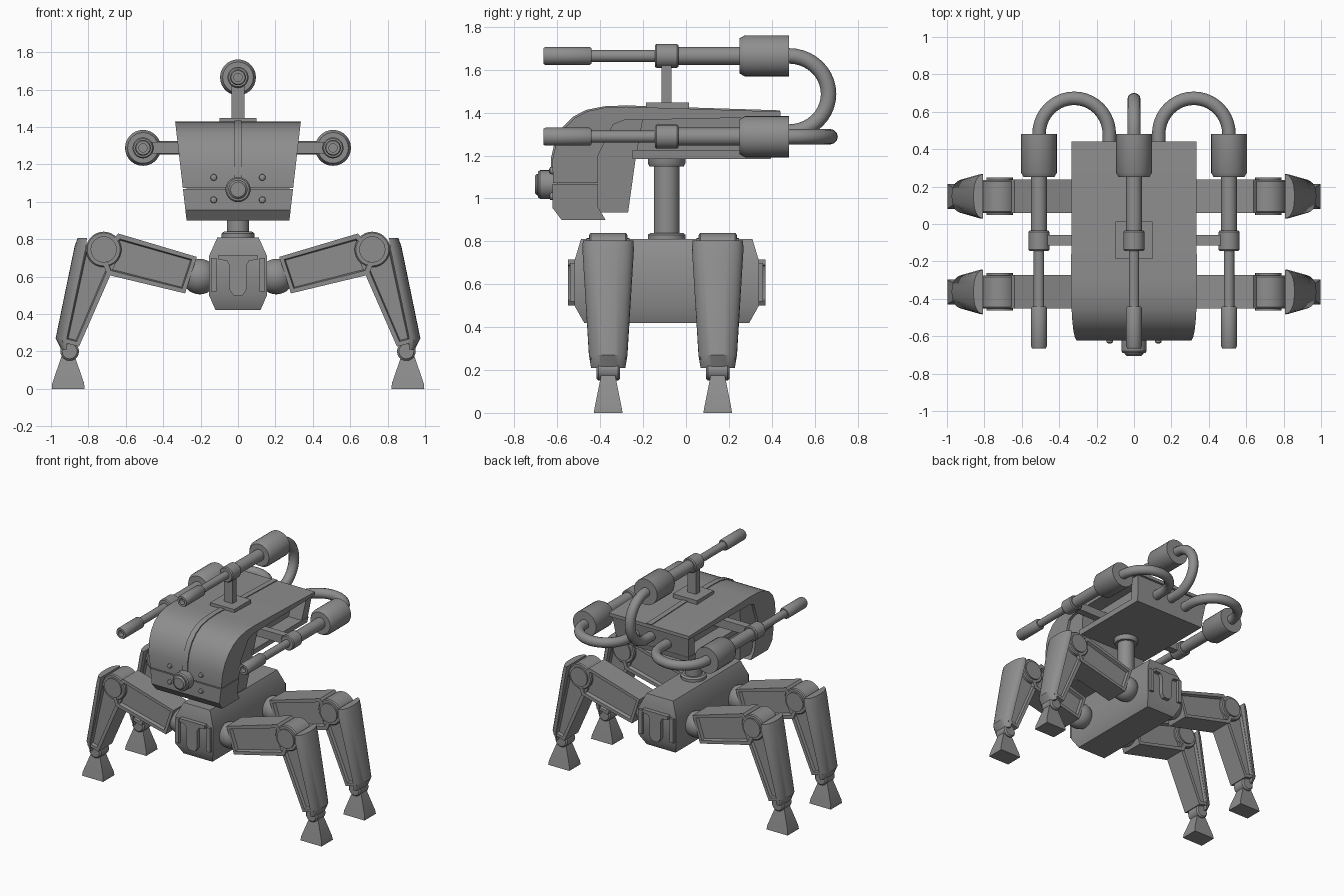
import bpy, bmesh, math
from mathutils import Vector

if "Cube" in bpy.data.objects:
    bpy.data.objects.remove(bpy.data.objects["Cube"])

grey = bpy.data.materials.new("steel grey")
grey.diffuse_color = (0.27, 0.27, 0.27, 1)
grey.use_nodes = True
grey.node_tree.nodes["Principled BSDF"].inputs["Base Color"].default_value = grey.diffuse_color
MID = -0.09  # y of the chassis centre


def finish(name, bm):
    bmesh.ops.recalc_face_normals(bm, faces=bm.faces)
    me = bpy.data.meshes.new(name)
    bm.to_mesh(me)
    bm.free()
    me.materials.append(grey)
    ob = bpy.data.objects.new(name, me)
    bpy.context.collection.objects.link(ob)
    return ob


def loft(name, rings):
    """Skin a list of equally long point rings and cap the ends."""
    bm = bmesh.new()
    vs = [[bm.verts.new(p) for p in r] for r in rings]
    n = len(vs[0])
    for a, b in zip(vs, vs[1:]):
        for i in range(n):
            j = (i + 1) % n
            bm.faces.new((a[i], a[j], b[j], b[i]))
    bm.faces.new(vs[0])
    bm.faces.new(vs[-1])
    return finish(name, bm)


def box(name, x0, x1, y0, y1, z0, z1):
    return loft(name, [[(x0, y0, z), (x1, y0, z), (x1, y1, z), (x0, y1, z)] for z in (z0, z1)])


def lathe(name, profile, centre, axis, n=28):
    """Turn (position, radius) pairs about an axis through centre."""
    rings = []
    for t, r in profile:
        ring = []
        for i in range(n):
            a = 2 * math.pi * i / n
            u, v = r * math.cos(a), r * math.sin(a)
            p = (u, t, v) if axis == 'y' else (u, v, t)
            ring.append(Vector(p) + Vector(centre))
        rings.append(ring)
    return loft(name, rings)


def prism_y(name, pts, y0, y1, inset=0, depth=0):
    """Extrude an xz outline along y, with an optional recessed panel on both ends."""
    bm = bmesh.new()
    a = [bm.verts.new((x, y0, z)) for x, z in pts]
    b = [bm.verts.new((x, y1, z)) for x, z in pts]
    n = len(pts)
    for i in range(n):
        j = (i + 1) % n
        bm.faces.new((a[i], a[j], b[j], b[i]))
    caps = [bm.faces.new(a), bm.faces.new(b)]
    bmesh.ops.recalc_face_normals(bm, faces=bm.faces)
    if inset:
        bmesh.ops.inset_individual(bm, faces=caps, thickness=inset, depth=0)
        bmesh.ops.inset_individual(bm, faces=caps, thickness=0.008, depth=-depth)
    return finish(name, bm)


def head_prism(name, pts, inset):
    """Extrude a yz outline across x, narrowing toward the bottom."""
    w = lambda z: 0.275 + (z - 0.9) * 0.1154 - inset
    return loft(name, [[(s * w(z), y, z) for y, z in pts] for s in (-1, 1)])


def tube(name, pts, radius):
    cu = bpy.data.curves.new(name, 'CURVE')
    cu.dimensions = '3D'
    cu.bevel_depth = radius
    cu.bevel_resolution = 4
    cu.use_fill_caps = True
    sp = cu.splines.new('POLY')
    sp.points.add(len(pts) - 1)
    for p, q in zip(sp.points, pts):
        p.co = (*q, 1)
    cu.materials.append(grey)
    ob = bpy.data.objects.new(name, cu)
    bpy.context.collection.objects.link(ob)
    bpy.ops.object.select_all(action='DESELECT')
    bpy.context.view_layer.objects.active = ob
    ob.select_set(True)
    bpy.ops.object.convert(target='MESH')


# Chassis with chamfered top and bottom
loft("chassis", [[(sx * hx, MID + sy * hy, z) for sx, sy in ((-1, -1), (1, -1), (1, 1), (-1, 1))]
                 for z, hx, hy in ((0.42, 0.12, 0.385), (0.5, 0.155, 0.43),
                                   (0.71, 0.155, 0.43), (0.81, 0.11, 0.40))])
# End plates: a tongue that flares at the top
half = [(0.025, 0.5), (0.045, 0.53), (0.045, 0.66), (0.06, 0.685), (0.105, 0.69), (0.105, 0.715)]
tongue = half + [(-x, z) for x, z in reversed(half)]
for s, name in ((-1, "front_plate"), (1, "rear_plate")):
    prism_y(name, tongue, MID + s * 0.40, MID + s * 0.46)
    for k in (-1, 1):
        box(name + "_rib", k * 0.115, k * 0.145, MID + s * 0.41, MID + s * 0.45, 0.52, 0.70)

# Neck column with flanges
lathe("neck", [(0.8, 0.088), (0.83, 0.088), (0.84, 0.075), (0.84, 0.06), (1.15, 0.06),
               (1.15, 0.08), (1.165, 0.088), (1.2, 0.088)], (0, MID, 0), 'z')

# Legs
for s in (-1, 1):
    for cy, end in ((-0.363, "front"), (0.148, "rear")):
        hip = [(0.095 * math.sin(math.radians(a)), 0.095 * math.cos(math.radians(a)))
               for a in range(-88, 89, 11)]
        lathe(end + "_hip_ball", hip, (s * 0.205, cy, 0.6), 'z')
        prism_y(end + "_upper_leg", [(s * x, z) for x, z in
                ((0.22, 0.705), (0.283, 0.51), (0.70, 0.61), (0.74, 0.72), (0.64, 0.83))],
                cy - 0.09, cy + 0.09, 0.03, 0.025)
        lathe(end + "_knee", [(-0.1, 0.06), (-0.1, 0.07), (-0.088, 0.07), (-0.088, 0.088), (-0.08, 0.095),
              (0.08, 0.095), (0.088, 0.088), (0.088, 0.07), (0.1, 0.07), (0.1, 0.06)],
              (s * 0.718, cy, 0.745), 'y')
        prism_y(end + "_lower_leg", [(s * x, z) for x, z in
                ((0.655, 0.67), (0.72, 0.77), (0.83, 0.77), (0.94, 0.25), (0.85, 0.225))],
                cy - 0.082, cy + 0.082, 0.03, 0.02)
        # Rounded outer armour of the lower leg
        rings = []
        for z, x, w, d in ((0.21, 0.915, 0.08, 0.03), (0.27, 0.915, 0.09, 0.06),
                           (0.76, 0.812, 0.12, 0.062), (0.805, 0.808, 0.118, 0.05)):
            ring = []
            for i in range(13):
                a = math.pi * i / 12
                c = math.cos(a)
                ring.append((s * (x + d * math.sin(a)), cy + w * math.copysign(abs(c) ** 0.8, c), z))
            rings.append(ring)
        loft(end + "_shin_armour", rings)
        # Ankle and foot
        lathe(end + "_ankle", [(-0.055, 0.04), (-0.045, 0.05), (0.045, 0.05), (0.055, 0.04)],
              (s * 0.9, cy, 0.2), 'y', 20)
        loft(end + "_foot", [[(s * 0.908 + i * hx, cy + j * hy, z)
             for i, j in ((-1, -1), (1, -1), (1, 1), (-1, 1))]
             for z, hx, hy in ((0, 0.088, 0.067), (0.03, 0.085, 0.062), (0.16, 0.04, 0.036), (0.19, 0.03, 0.03))])

# Head: arched hood, split front, recessed core and open sides
arch = [(-0.623, 1.18), (-0.605, 1.26), (-0.57, 1.325), (-0.52, 1.375), (-0.46, 1.407),
        (-0.38, 1.424), (-0.28, 1.428), (0.44, 1.405)]
head_prism("head_hood", [(-0.62, 1.073)] + arch +
           [(0.44, 1.38), (-0.29, 1.365), (-0.34, 1.345), (-0.41, 1.2), (-0.41, 1.073)], 0)
head_prism("head_chin", [(-0.58, 0.90), (-0.622, 0.955), (-0.622, 1.067), (-0.41, 1.067),
                         (-0.41, 0.96), (-0.375, 0.90)], 0)
head_prism("head_cheek", [(-0.6, 0.935), (-0.27, 0.935), (-0.235, 1.185), (-0.2, 1.375),
                          (-0.44, 1.375), (-0.6, 1.2)], 0.02)
head_prism("head_floor", [(-0.25, 1.185), (0.395, 1.185), (0.403, 1.225), (-0.25, 1.225)], 0.008)
head_prism("head_rear", [(0.32, 1.2), (0.397, 1.2), (0.425, 1.39), (0.36, 1.39)], 0.012)
head_prism("head_core", [(-0.3, 1.2), (0.36, 1.2), (0.36, 1.39), (-0.3, 1.38)], 0.12)
# Raised spine following the arch
spine = [(-0.63, 1.08)] + [(y - 0.007 * (y < -0.4), z + 0.006) for y, z in arch]
loft("head_spine", [[(x, y, z) for y, z in spine + [(0.43, 1.39), (-0.3, 1.39), (-0.55, 1.2), (-0.55, 1.08)]]
                    for x in (-0.02, 0.02)])
# Nose sensor and rivets
lathe("nose", [(-0.705, 0.025), (-0.705, 0.04), (-0.695, 0.05), (-0.69, 0.05), (-0.69, 0.06),
               (-0.68, 0.067), (-0.6, 0.067)], (0, 0, 1.065), 'y')
for x in (-0.13, 0.13):
    for z in (1.01, 1.13):
        lathe("rivet", [(-0.638, 0.008), (-0.634, 0.016), (-0.61, 0.02)], (x, 0, z), 'y', 12)

# Guns, each with muzzle, barrel, collar, sleeve and drum
gun = [(-0.63, 0.022), (-0.665, 0.022), (-0.665, 0.037), (-0.655, 0.042), (-0.45, 0.042), (-0.44, 0.036),
       (-0.44, 0.028), (-0.145, 0.028), (-0.145, 0.05), (-0.137, 0.056), (-0.043, 0.056), (-0.035, 0.05),
       (-0.035, 0.042), (0.25, 0.042), (0.25, 0.082), (0.275, 0.096), (0.48, 0.096)]
lathe("top_gun", gun, (0, 0, 1.665), 'y')
box("top_gun_base", -0.1, 0.1, -0.187, 0.013, 1.41, 1.448)
box("top_gun_post", -0.035, 0.035, -0.115, -0.067, 1.44, 1.65)
turn = [math.pi * i / 20 for i in range(21)]
tube("top_hose", [(0, 0.45, 1.665)] +
     [(0, 0.48 + 0.185 * math.sin(a), 1.4875 + 0.1775 * math.cos(a)) for a in turn] +
     [(0, 0.38, 1.31)], 0.036)
for s in (-1, 1):
    lathe("side_gun", gun, (s * 0.508, 0, 1.288), 'y')
    box("side_gun_mount", s * 0.19, s * 0.49, -0.115, -0.06, 1.258, 1.32)
    tube("side_hose", [(s * 0.508, 0.45, 1.288)] +
         [(s * (0.32 + 0.188 * math.cos(a)), 0.48 + 0.192 * math.sin(a), 1.288) for a in turn] +
         [(s * 0.132, 0.38, 1.288)], 0.036)

# Smooth round parts while keeping hard edges
bpy.ops.object.select_all(action='SELECT')
bpy.context.view_layer.objects.active = bpy.context.selected_objects[0]
bpy.ops.object.shade_smooth_by_angle(angle=math.radians(32))
